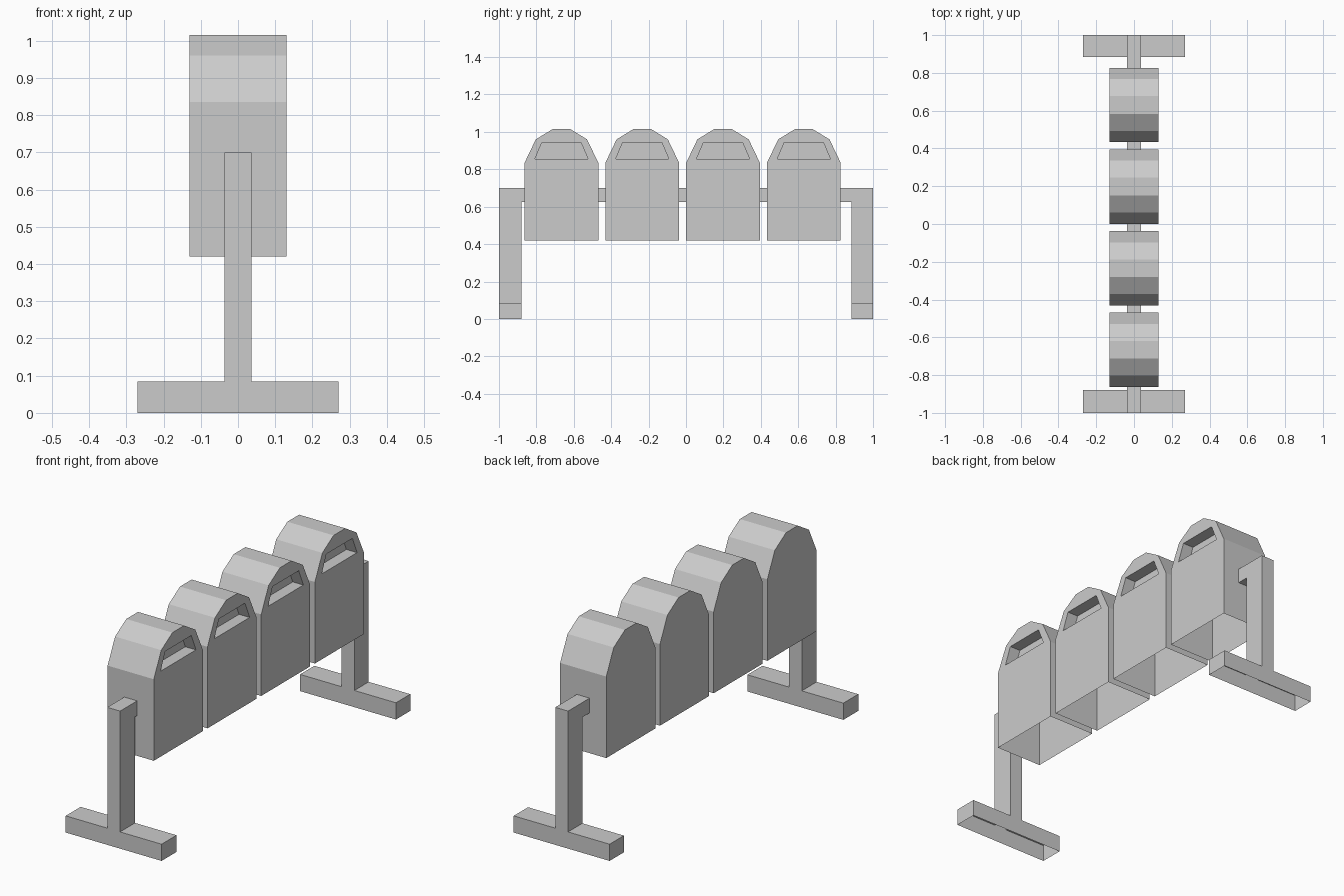
import bpy
import bmesh
from mathutils import Vector

cube = bpy.data.objects.get("Cube")
if cube:
    bpy.data.objects.remove(cube, do_unlink=True)

grey = bpy.data.materials.new("plain_grey")
grey.use_nodes = True
colour = (0.6, 0.6, 0.6, 1)
grey.diffuse_color = colour
grey.node_tree.nodes["Principled BSDF"].inputs["Base Color"].default_value = colour


def add_object(name, mesh, location=(0, 0, 0)):
    obj = bpy.data.objects.new(name, mesh)
    obj.location = location
    bpy.context.collection.objects.link(obj)
    return obj


def finish(bm, name):
    bmesh.ops.recalc_face_normals(bm, faces=bm.faces[:])
    mesh = bpy.data.meshes.new(name)
    bm.to_mesh(mesh)
    bm.free()
    mesh.materials.append(grey)
    return mesh


def tube(bm, start, end, skip=()):
    """Join two matching point loops with side faces, leaving some open."""
    a = [bm.verts.new(p) for p in start]
    b = [bm.verts.new(p) for p in end]
    n = len(a)
    for i in range(n):
        if i not in skip:
            j = (i + 1) % n
            bm.faces.new((a[i], a[j], b[j], b[i]))
    return a, b


def loop_edges(bm, verts):
    edges = []
    for v, w in zip(verts, verts[1:] + verts[:1]):
        edges.append(bm.edges.get((v, w)) or bm.edges.new((v, w)))
    return edges


# Seat-shaped hood: faceted top, open underside, recessed pocket on the left face
HALF_WIDTH = 0.13
POCKET_DEPTH = 0.06
half = [(0.197, 0.42), (0.197, 0.835), (0.137, 0.96), (0.047, 1.015)]
profile = half + [(-y, z) for y, z in reversed(half)]
pocket = [(-0.142, 0.855), (0.142, 0.855), (0.105, 0.942), (-0.105, 0.942)]

bm = bmesh.new()
plain, pierced = tube(bm,
                      [(-HALF_WIDTH, y, z) for y, z in profile],
                      [(HALF_WIDTH, y, z) for y, z in profile],
                      skip=(len(profile) - 1,))
bm.faces.new(plain)
rim, back = tube(bm,
                 [(HALF_WIDTH, y, z) for y, z in pocket],
                 [(HALF_WIDTH - POCKET_DEPTH, y, z) for y, z in pocket])
bm.faces.new(back)
bmesh.ops.triangle_fill(bm, use_beauty=True, normal=Vector((1, 0, 0)),
                        edges=loop_edges(bm, pierced) + loop_edges(bm, rim))
hood_mesh = finish(bm, "hood")

for i in range(4):
    add_object(f"hood_{i + 1}", hood_mesh, (0, -0.666 + 0.432 * i, 0))

# End stands: upright and foot in one T-shaped outline, open underneath
right_side = [(0.27, 0), (0.27, 0.085), (0.036, 0.085), (0.036, 0.7)]
outline = right_side + [(-x, z) for x, z in reversed(right_side)]
for name, outer, inner in (("front_stand", -1, -0.88), ("back_stand", 1, 0.885)):
    bm = bmesh.new()
    a, b = tube(bm, [(x, outer, z) for x, z in outline],
                [(x, inner, z) for x, z in outline], skip=(len(outline) - 1,))
    bm.faces.new(a)
    bm.faces.new(b)
    add_object(name, finish(bm, name))

# Crossbar joining the stands through the hoods
bar = [(-0.036, 0.625), (0.036, 0.625), (0.036, 0.7), (-0.036, 0.7)]
bm = bmesh.new()
tube(bm, [(x, -0.88, z) for x, z in bar], [(x, 0.885, z) for x, z in bar])
add_object("crossbar", finish(bm, "crossbar"))
